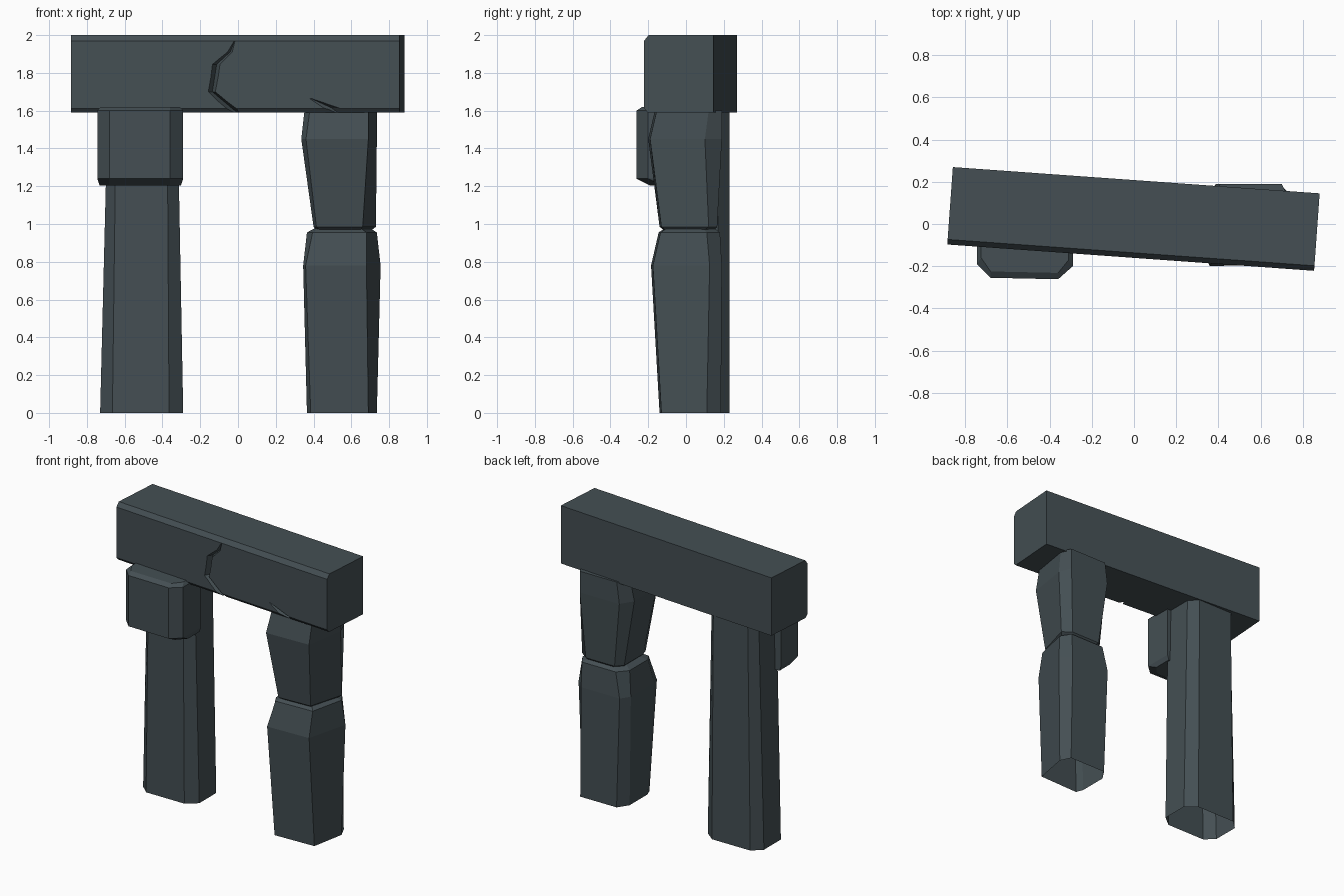
import bpy, bmesh, math
from mathutils import Matrix

if "Cube" in bpy.data.objects:
    bpy.data.objects.remove(bpy.data.objects["Cube"])

stone = bpy.data.materials.new("dark_slate_stone")
stone.diffuse_color = (0.058, 0.078, 0.087, 1)
stone.use_nodes = True
stone.node_tree.nodes["Principled BSDF"].inputs["Base Color"].default_value = stone.diffuse_color


def loft(name, rings, cap_start=True, cap_end=True, matrix=None):
    """Skin a list of equal-length point rings into a flat-faced object."""
    bm = bmesh.new()
    rows = [[bm.verts.new(p) for p in ring] for ring in rings]
    for a, b in zip(rows, rows[1:]):
        for i in range(len(a)):
            j = (i + 1) % len(a)
            bm.faces.new((a[i], a[j], b[j], b[i]))
    if cap_start:
        bm.faces.new(rows[0][::-1])
    if cap_end:
        bm.faces.new(rows[-1])
    if matrix:
        bm.transform(matrix)
    bmesh.ops.recalc_face_normals(bm, faces=bm.faces)
    mesh = bpy.data.meshes.new(name)
    bm.to_mesh(mesh)
    bm.free()
    mesh.materials.append(stone)
    obj = bpy.data.objects.new(name, mesh)
    bpy.context.collection.objects.link(obj)
    return obj


def ring(x0, xa, xb, x1, y0, ya, yb, yc, y1, z):
    """Uneven eight-sided stone section: flats xa-xb, right side ya-yb, left side from yc."""
    return [(x0, yc, z), (xa, y0, z), (xb, y0, z), (x1, ya, z),
            (x1, yb, z), (xb, y1, z), (xa, y1, z), (x0, yb, z)]


# Left pillar, open underneath
loft("left_pillar", [
    ring(-0.73, -0.665, -0.365, -0.29, -0.08, -0.02, 0.17, -0.02, 0.23, 0),
    ring(-0.69, -0.645, -0.375, -0.32, -0.08, -0.03, 0.17, -0.03, 0.23, 1.6)],
    cap_start=False)

# Block clasping the front of the left pillar
def block_ring(inset, front, z):
    return [(-0.745 + inset, 0.0, z), (-0.745 + inset, -0.19 + front, z),
            (-0.68, -0.255 + front, z), (-0.36, -0.262 + front, z),
            (-0.29 - inset, -0.20 + front, z), (-0.29 - inset, 0.0, z)]

loft("pillar_block", [block_ring(0.012, 0.07, 1.205), block_ring(0, 0, 1.24),
                      block_ring(0, 0, 1.60), block_ring(0.02, 0.03, 1.62)])


# Right pillar: two stones meeting in a narrow waist
def leg_ring(x0, xa, xb, x1, y0, yb, y1, z):
    return [(x0, y0 + 0.05, z), (xa, y0, z), (xb, y0 + 0.01, z), (x1, yb, z),
            (xb + 0.01, y1, z), (xa + 0.03, y1, z), (x0, yb, z)]

loft("right_pillar_lower", [
    leg_ring(0.365, 0.385, 0.69, 0.735, -0.14, 0.11, 0.185, 0),
    leg_ring(0.345, 0.358, 0.68, 0.755, -0.185, 0.125, 0.19, 0.78),
    leg_ring(0.365, 0.395, 0.68, 0.735, -0.145, 0.11, 0.18, 0.955),
    leg_ring(0.42, 0.44, 0.64, 0.69, -0.10, 0.08, 0.14, 0.985)], cap_start=False)
loft("right_pillar_upper", [
    leg_ring(0.43, 0.45, 0.64, 0.69, -0.10, 0.08, 0.14, 0.955),
    leg_ring(0.40, 0.415, 0.66, 0.73, -0.14, 0.12, 0.165, 0.985),
    leg_ring(0.335, 0.36, 0.69, 0.735, -0.20, 0.10, 0.19, 1.45),
    leg_ring(0.352, 0.38, 0.69, 0.735, -0.165, 0.12, 0.19, 1.6)])

# Lintel: chamfered profile swept along its length, slightly turned
turn = Matrix.Translation((-0.0025, 0.024, 0)) @ Matrix.Rotation(math.radians(-4.1), 4, 'Z')
profile = [(0.184, 1.59), (-0.164, 1.59), (-0.184, 1.612),
           (-0.184, 1.97), (-0.160, 2.0), (0.184, 2.0)]
lintel = loft("lintel", [[(x, y, z) for y, z in profile] for x in (-0.872, 0.872)], matrix=turn)


# V-shaped cracks cut into the lintel front
def crack(name, rows):
    rings = [[(2 * l - m, -0.184 - d, z), (2 * r - m, -0.184 - d, z), (m, -0.184 + d, z)]
             for l, r, z, d in rows for m in [(l + r) / 2]]
    cutter = loft(name, rings, matrix=turn)
    cutter.hide_render = True
    mod = lintel.modifiers.new(name, 'BOOLEAN')
    mod.operation, mod.object, mod.solver = 'DIFFERENCE', cutter, 'EXACT'
    bpy.context.view_layer.objects.active = lintel
    bpy.ops.object.modifier_apply(modifier=name)
    bpy.data.objects.remove(cutter)

crack("long_crack", [(-0.004, 0.0, 1.97, 0.004), (-0.04, -0.015, 1.91, 0.025),
                     (-0.12, -0.08, 1.845, 0.035), (-0.142, -0.105, 1.70, 0.04),
                     (-0.02, 0.035, 1.59, 0.045), (0.02, 0.075, 1.555, 0.045)])
crack("short_crack", [(0.395, 0.405, 1.665, 0.004), (0.47, 0.55, 1.615, 0.025),
                      (0.51, 0.575, 1.59, 0.03), (0.54, 0.61, 1.56, 0.03)])
